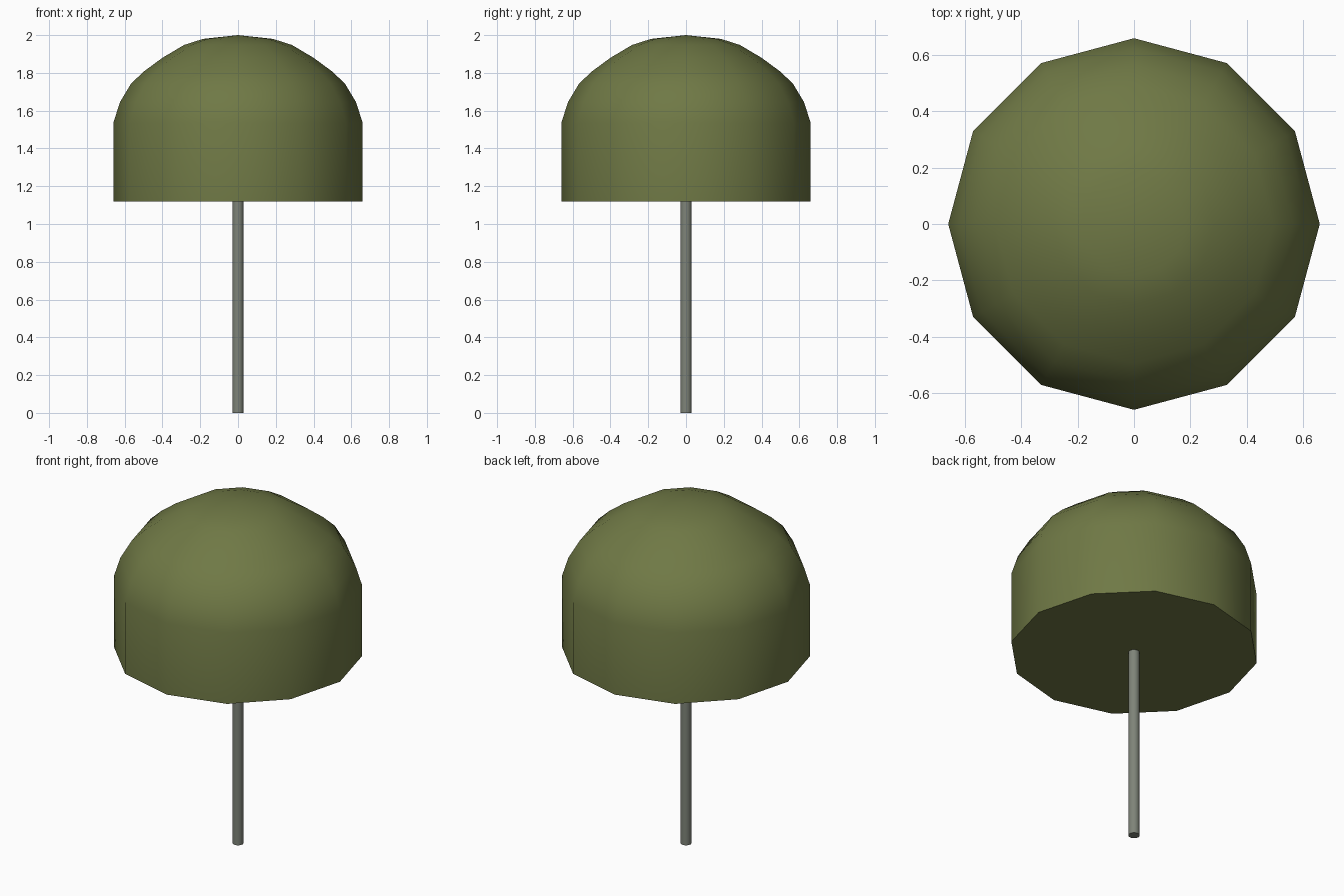
import bpy, bmesh, math

if "Cube" in bpy.data.objects:
    bpy.data.objects.remove(bpy.data.objects["Cube"])


def lathe(name, profile, sides, color):
    """Revolve (radius, z) points around z; radius 0 gives a pole vertex."""
    bm = bmesh.new()
    rings = []
    for r, z in profile:
        if r == 0:
            rings.append([bm.verts.new((0, 0, z))])
        else:
            rings.append([bm.verts.new((r * math.cos(2 * math.pi * i / sides),
                                        r * math.sin(2 * math.pi * i / sides), z))
                          for i in range(sides)])
    for a, b in zip(rings, rings[1:]):
        for i in range(sides):
            j = (i + 1) % sides
            if len(b) == 1:
                bm.faces.new((a[i], a[j], b[0]))
            else:
                bm.faces.new((a[i], a[j], b[j], b[i]))
    # close the open ends with flat caps
    bm.faces.new(rings[0][::-1])
    if len(rings[-1]) > 1:
        bm.faces.new(rings[-1])
    bmesh.ops.recalc_face_normals(bm, faces=bm.faces[:])
    mesh = bpy.data.meshes.new(name)
    bm.to_mesh(mesh)
    bm.free()
    mat = bpy.data.materials.new(name + "_color")
    mat.diffuse_color = (*color, 1)
    mat.use_nodes = True
    mat.node_tree.nodes["Principled BSDF"].inputs["Base Color"].default_value = mat.diffuse_color
    mesh.materials.append(mat)
    obj = bpy.data.objects.new(name, mesh)
    bpy.context.collection.objects.link(obj)
    bpy.ops.object.select_all(action='DESELECT')
    bpy.context.view_layer.objects.active = obj
    obj.select_set(True)
    bpy.ops.object.shade_smooth_by_angle(angle=math.radians(45))
    return obj


# Domed crown: straight 12-sided wall, rounded top, flat underside
lathe("crown", [(0.66, 1.12), (0.66, 1.535), (0.625, 1.645), (0.565, 1.745),
                (0.495, 1.81), (0.40, 1.88), (0.285, 1.948), (0.185, 1.98),
                (0, 2.0)], 12, (0.16, 0.19, 0.06))

# Thin stem from the ground into the crown
lathe("stem", [(0.03, 0), (0.03, 1.14)], 12, (0.21, 0.23, 0.19))
